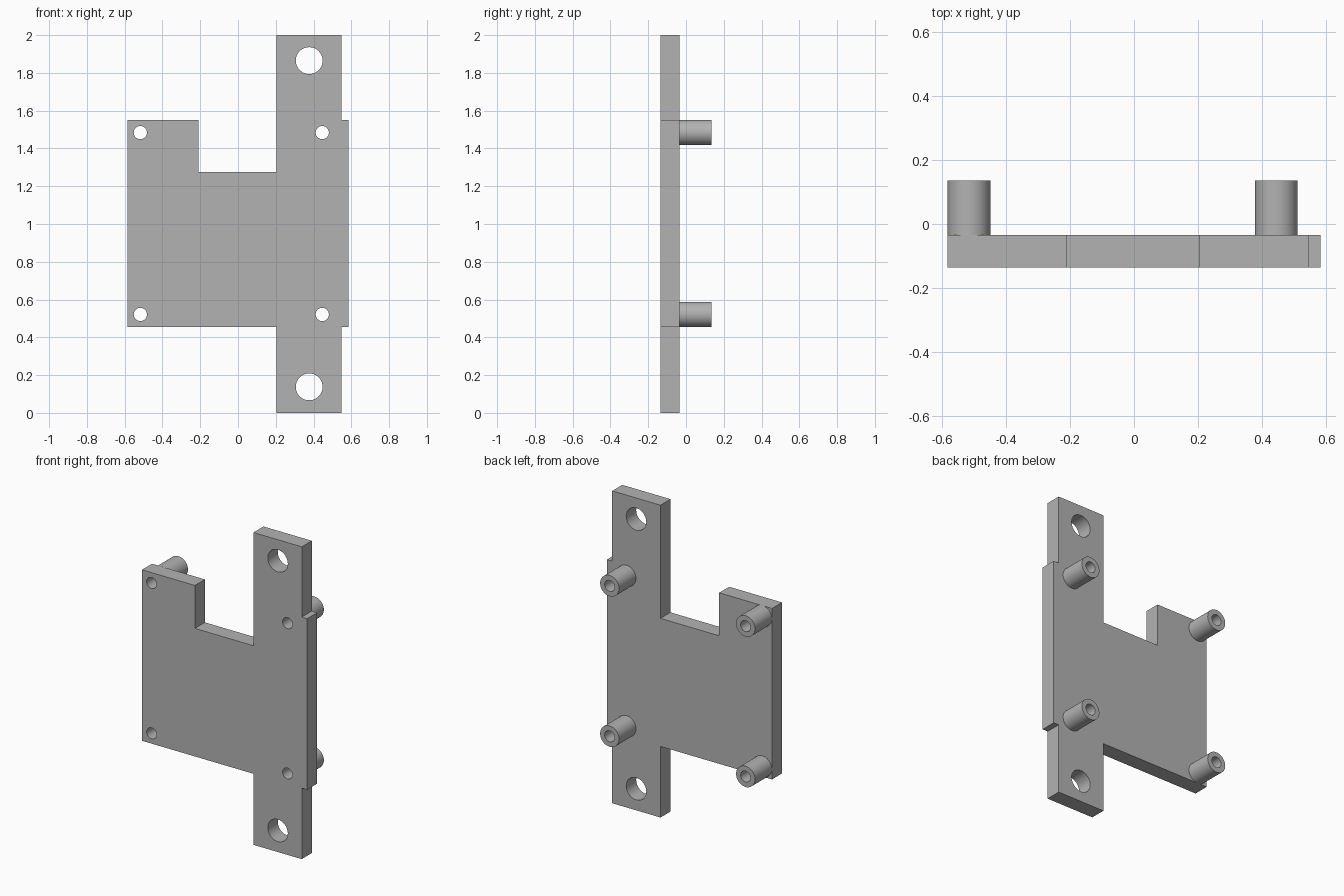
import bpy, bmesh, math

cube = bpy.data.objects.get("Cube")
if cube:
    bpy.data.objects.remove(cube, do_unlink=True)

grey = bpy.data.materials.new("plain grey")
grey.use_nodes = True
GREY = (0.45, 0.45, 0.45, 1)
grey.diffuse_color = GREY
grey.node_tree.nodes["Principled BSDF"].inputs["Base Color"].default_value = GREY


def circle(x, z, r, n=48):
    return [(x + r * math.cos(2 * math.pi * i / n),
             z + r * math.sin(2 * math.pi * i / n)) for i in range(n)]


def extrude_profile(name, loops, y0, y1):
    """Fill x-z outlines (inner loops become holes) and extrude from y0 to y1."""
    curve = bpy.data.curves.new(name, 'CURVE')
    curve.dimensions = '2D'
    curve.fill_mode = 'BOTH'
    curve.extrude = (y1 - y0) / 2
    for loop in loops:
        spline = curve.splines.new('POLY')
        spline.points.add(len(loop) - 1)
        for point, (x, z) in zip(spline.points, loop):
            point.co = (x, z, 0, 1)
        spline.use_cyclic_u = True
    obj = bpy.data.objects.new(name, curve)
    obj.location.y = (y0 + y1) / 2
    obj.rotation_euler.x = math.pi / 2
    bpy.context.collection.objects.link(obj)
    bpy.ops.object.select_all(action='DESELECT')
    obj.select_set(True)
    bpy.context.view_layer.objects.active = obj
    bpy.ops.object.convert(target='MESH')
    obj = bpy.context.object
    bm = bmesh.new()
    bm.from_mesh(obj.data)
    bmesh.ops.remove_doubles(bm, verts=bm.verts, dist=0.0005)
    bmesh.ops.recalc_face_normals(bm, faces=bm.faces)
    bm.to_mesh(obj.data)
    bm.free()
    obj.data.materials.clear()
    obj.data.materials.append(grey)
    bpy.ops.object.shade_smooth_by_angle(angle=math.radians(30))
    return obj


FRONT, BACK, TIP = -0.136, -0.035, 0.136
BOTTOM, TOP = 0.455, 1.55
LEFT, RIGHT = 0.585, -0.585
STRIP_IN, STRIP_OUT = 0.205, 0.547
BORE = 0.035
posts = [(x, z) for x in (-0.517, 0.446) for z in (0.521, 1.484)]

# Mounting plate with the tall strip, top notch and all holes
outline = [(RIGHT, BOTTOM), (STRIP_IN, BOTTOM), (STRIP_IN, 0), (STRIP_OUT, 0),
           (STRIP_OUT, BOTTOM), (LEFT, BOTTOM), (LEFT, TOP), (STRIP_OUT, TOP),
           (STRIP_OUT, 2), (STRIP_IN, 2), (STRIP_IN, 1.275), (-0.21, 1.275),
           (-0.21, TOP), (RIGHT, TOP)]
holes = [circle(x, z, BORE) for x, z in posts]
holes += [circle(0.377, z, 0.071) for z in (0.138, 1.865)]
extrude_profile("mounting_plate", [outline] + holes, FRONT, BACK)

# Tubular standoffs on the back
for i, (x, z) in enumerate(posts):
    extrude_profile(f"standoff_{i + 1}",
                    [circle(x, z, 0.067), circle(x, z, BORE)], BACK, TIP)
